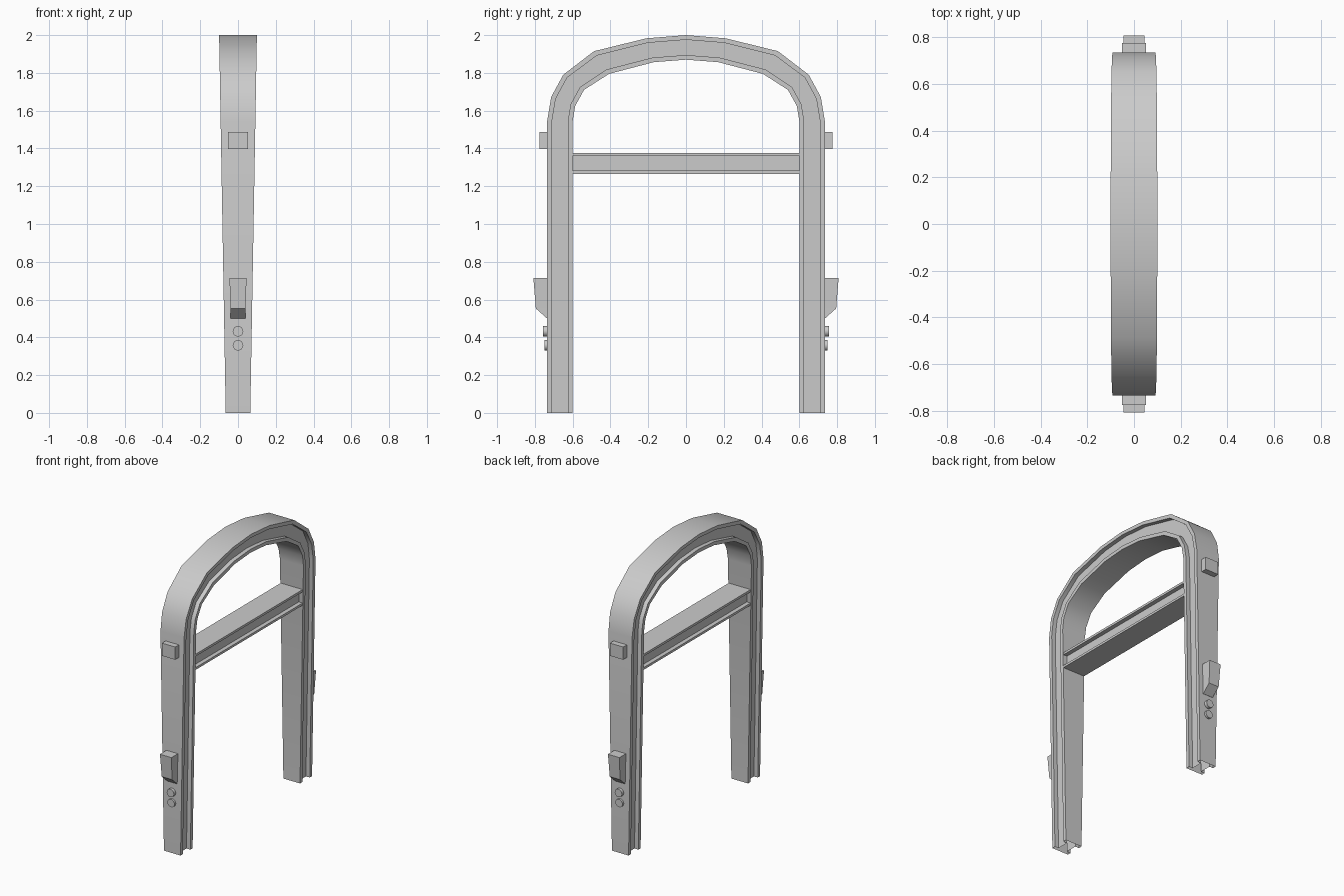
import bpy, bmesh, math

if "Cube" in bpy.data.objects:
    bpy.data.objects.remove(bpy.data.objects["Cube"])


def loft(name, rings, caps=True):
    """Skin a list of closed rings of points into a mesh object."""
    bm = bmesh.new()
    rows = [[bm.verts.new(p) for p in ring] for ring in rings]
    n = len(rows[0])
    for a, b in zip(rows, rows[1:]):
        for i in range(n):
            j = (i + 1) % n
            bm.faces.new((a[i], a[j], b[j], b[i]))
    if caps:
        bm.faces.new(rows[0])
        bm.faces.new(rows[-1])
    bmesh.ops.recalc_face_normals(bm, faces=bm.faces)
    mesh = bpy.data.meshes.new(name)
    bm.to_mesh(mesh)
    bm.free()
    obj = bpy.data.objects.new(name, mesh)
    bpy.context.collection.objects.link(obj)
    return obj


def smooth(obj):
    bpy.ops.object.select_all(action='DESELECT')
    obj.select_set(True)
    bpy.context.view_layer.objects.active = obj
    bpy.ops.object.shade_smooth_by_angle(angle=math.radians(30))


def beam_section(f):
    """I-beam: (position across depth 0..1, side, recessed) with flange fraction f."""
    side = [(0, 0), (f, 0), (f, 1), (1 - f, 1), (1 - f, 0), (1, 0)]
    return [(u, 1, r) for u, r in side] + [(u, -1, r) for u, r in reversed(side)]


GROOVE = 0.03


def half_width(z):
    return 0.065 + 0.0175 * z


# Arched frame: I-beam following the outer and inner outlines, wider to the top
outer = [(0.735, 0), (0.735, 1.545), (0.714, 1.672), (0.65, 1.79),
         (0.487, 1.915), (0.21, 1.983), (0, 2.0)]
inner = [(0.6, 0), (0.6, 1.545), (0.587, 1.624), (0.54, 1.71),
         (0.407, 1.795), (0.17, 1.857), (0, 1.87)]
half = list(zip(outer, inner))
path = half + [((-a[0], a[1]), (-b[0], b[1])) for a, b in reversed(half[:-1])]
rings = []
for o, i in path:
    ring = []
    for u, s, r in beam_section(0.19):
        y = o[0] + (i[0] - o[0]) * u
        z = o[1] + (i[1] - o[1]) * u
        ring.append((s * (half_width(z) - r * GROOVE), y, z))
    rings.append(ring)
smooth(loft("arch_frame", rings, caps=False))

# Crossbar: same kind of I-beam between the legs
loft("crossbar", [[(s * (0.086 - r * GROOVE), y, 1.377 - 0.111 * u)
                   for u, s, r in beam_section(0.145)] for y in (-0.602, 0.602)])

# Fittings on the outer face of each leg
for label, d in (("front", -1), ("back", 1)):
    # Upper block
    loft(label + "_upper_block",
         [[(-0.052, d * y, 1.397), (0.052, d * y, 1.397),
           (0.052, d * y, 1.487), (-0.052, d * y, 1.487)] for y in (0.73, 0.776)])
    # Lower wedge housing
    loft(label + "_lower_housing",
         [[(-w, d * 0.73, z), (w, d * 0.73, z), (w, d * y, z), (-w, d * y, z)]
          for z, y, w in ((0.5, 0.736, 0.039), (0.553, 0.795, 0.04), (0.715, 0.808, 0.045))])
    # Round buttons
    for k, (z, y) in enumerate(((0.432, 0.757), (0.358, 0.75))):
        circle = [(0.028 * math.cos(t * math.pi / 8), 0.028 * math.sin(t * math.pi / 8))
                  for t in range(16)]
        smooth(loft(f"{label}_button_{k + 1}",
                    [[(cx, d * yy, z + cz) for cx, cz in circle] for yy in (0.73, y)]))
